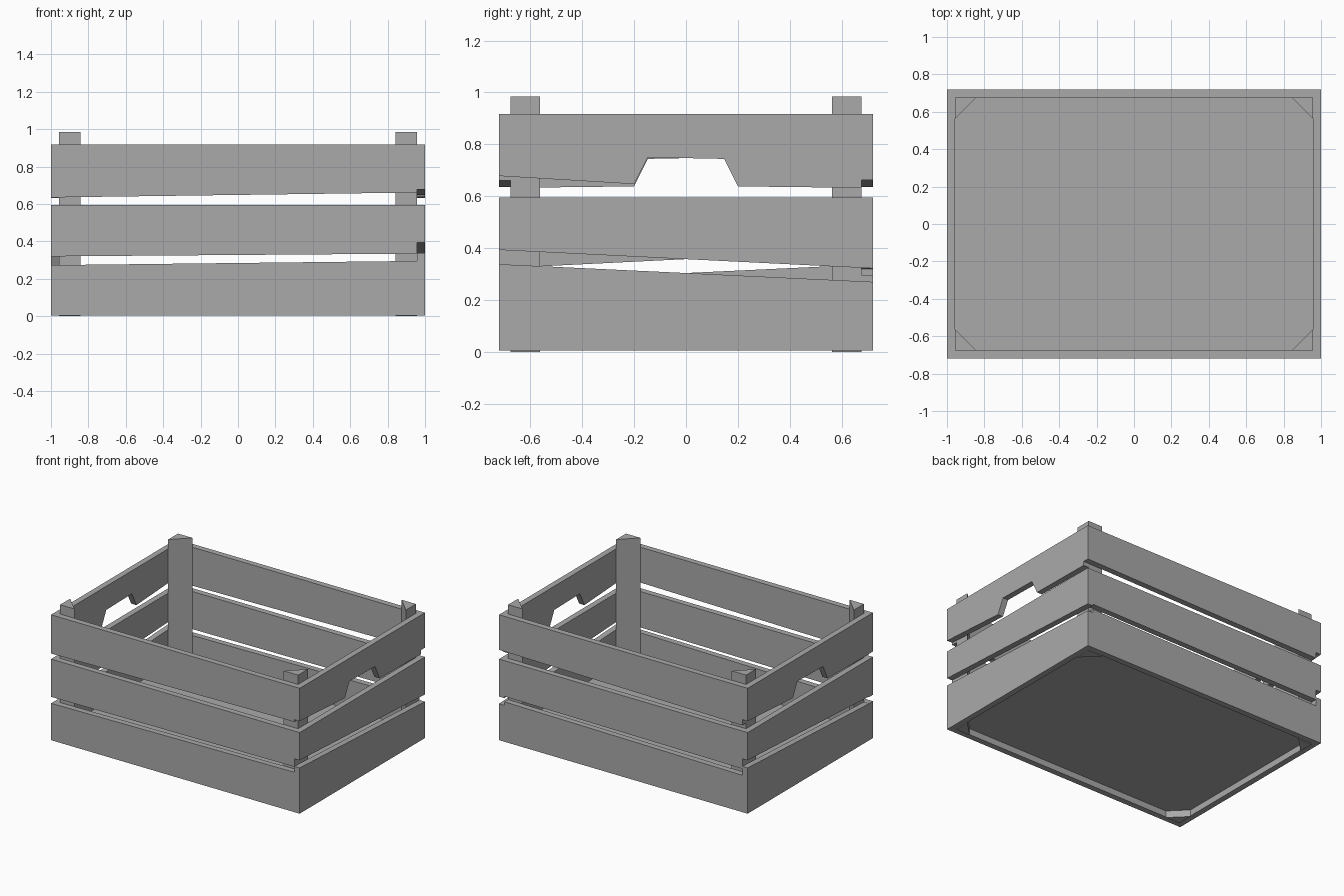
import bpy, bmesh

cube = bpy.data.objects.get("Cube")
if cube:
    bpy.data.objects.remove(cube, do_unlink=True)

# One plain grey for the whole crate
grey = bpy.data.materials.new("crate_grey")
grey.use_nodes = True
colour = (0.4, 0.4, 0.4, 1)
grey.diffuse_color = colour
grey.node_tree.nodes["Principled BSDF"].inputs["Base Color"].default_value = colour

HX, HY, T = 1.0, 0.72, 0.043     # half length, half width, board thickness
IX, IY = HX - T, HY - T          # inner faces of the walls


def prism(name, outline, place, start, end):
    """Extrude a 2D outline from start to end; place maps (u, v, depth) to xyz."""
    bm = bmesh.new()
    rings = [[bm.verts.new(place(u, v, d)) for u, v in outline] for d in (start, end)]
    bm.faces.new(rings[0])
    bm.faces.new(rings[1])
    n = len(outline)
    for i in range(n):
        j = (i + 1) % n
        bm.faces.new((rings[0][i], rings[0][j], rings[1][j], rings[1][i]))
    bmesh.ops.recalc_face_normals(bm, faces=bm.faces)
    mesh = bpy.data.meshes.new(name)
    bm.to_mesh(mesh)
    bm.free()
    mesh.materials.append(grey)
    obj = bpy.data.objects.new(name, mesh)
    bpy.context.collection.objects.link(obj)


def board(u0, u1, low, high, half, cut=()):
    """Outline of a board with sloping edges, heights given at -half and +half."""
    def at(edge, u):
        return edge[0] + (edge[1] - edge[0]) * (u + half) / (2 * half)
    return [(u0, at(low, u0)), *cut, (u1, at(low, u1)),
            (u1, at(high, u1)), (u0, at(high, u0))]


# Tiers: name, long board edges, short board edges, handle cut-out
handle = [(-0.2, 0.647), (-0.147, 0.75), (0.147, 0.744), (0.2, 0.638)]
tiers = [
    ("bottom", (0.005, 0.005), (0.273, 0.296), (0.005, 0.005), (0.338, 0.27), ()),
    ("middle", (0.32, 0.335), (0.595, 0.595), (0.393, 0.322), (0.595, 0.595), ()),
    ("top", (0.635, 0.662), (0.917, 0.917), (0.678, 0.631), (0.917, 0.917), handle),
]

for tier, long_low, long_high, short_low, short_high, cut in tiers:
    # The left board covers the back corner on the lower tiers only
    left_end, back_end = (IY, HX) if tier == "top" else (HY, IX)
    prism(f"front_{tier}_board", board(-HX, IX, long_low, long_high, HX),
          lambda u, v, d: (u, -d, v), IY, HY)
    prism(f"back_{tier}_board", board(-IX, back_end, long_low, long_high, HX),
          lambda u, v, d: (u, d, v), IY, HY)
    prism(f"left_{tier}_board", board(-HY, left_end, short_low, short_high, HY, cut),
          lambda u, v, d: (d, u, v), IX, HX)
    prism(f"right_{tier}_board", board(-HY, IY, short_low, short_high, HY, cut),
          lambda u, v, d: (-d, -u, v), IX, HX)

# Triangular corner posts
for side, sx in (("left", 1), ("right", -1)):
    for end, sy in (("front", -1), ("back", 1)):
        corner = [(sx * IX, sy * IY), (sx * (IX - 0.115), sy * IY),
                  (sx * IX, sy * (IY - 0.115))]
        prism(f"{end}_{side}_post", corner, lambda u, v, d: (u, v, d), 0, 0.985)

# Floor panel, set slightly above the ground
prism("floor_panel", [(-IX, -IY), (IX, -IY), (IX, IY), (-IX, IY)],
      lambda u, v, d: (u, v, d), 0.05, 0.075)
